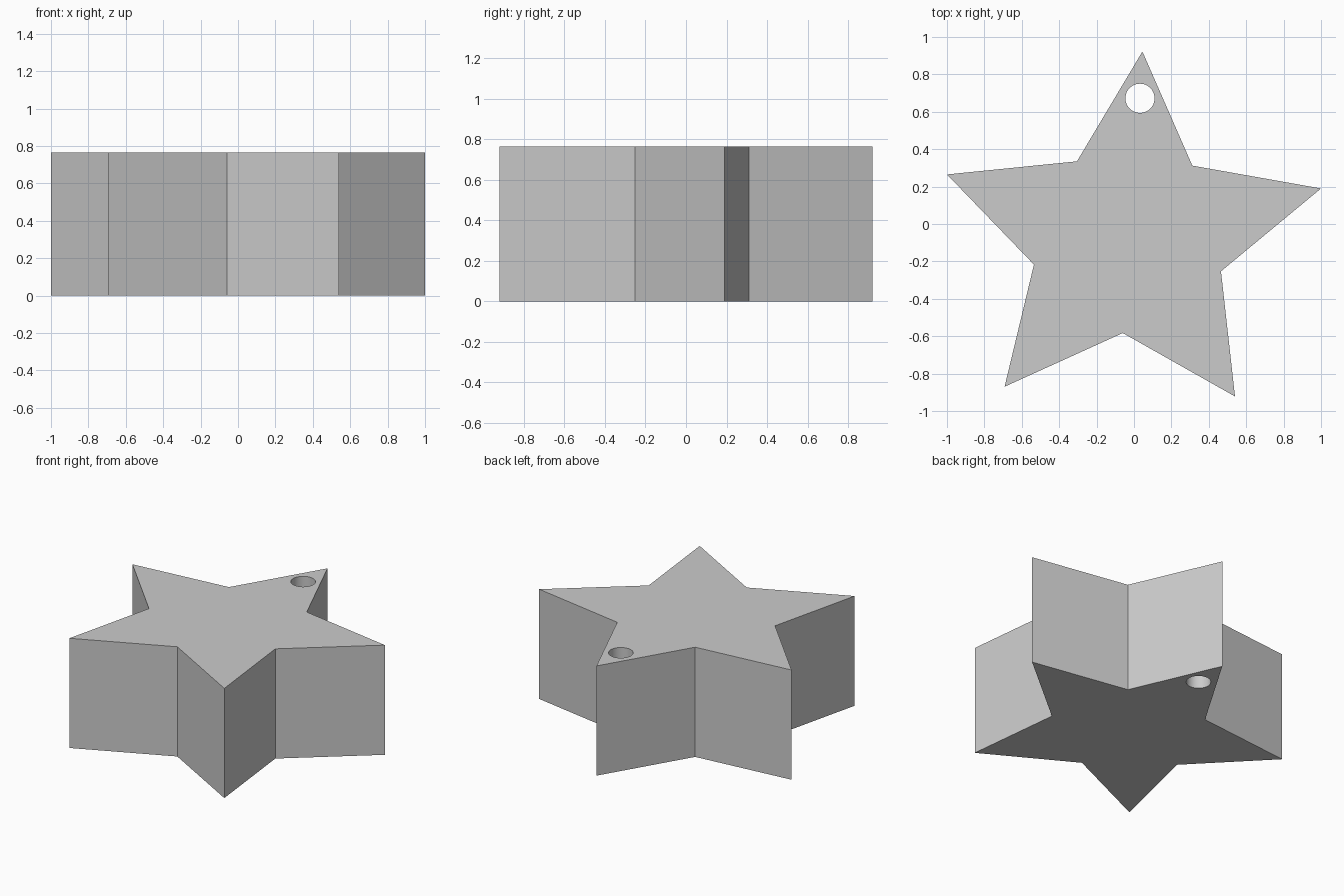
import bpy
import bmesh
import math

default = bpy.data.objects.get("Cube")
if default:
    bpy.data.objects.remove(default, do_unlink=True)

HEIGHT = 0.765
OUTLINE = [(0.045, 0.922), (-0.305, 0.335), (-1.0, 0.265), (-0.535, -0.217),
           (-0.692, -0.87), (-0.06, -0.583), (0.54, -0.922), (0.465, -0.253),
           (1.0, 0.19), (0.312, 0.312)]
HOLE = (0.032, 0.672)
HOLE_RADIUS = 0.078

# Plain grey material
grey = bpy.data.materials.new("light grey")
grey.use_nodes = True
colour = (0.6, 0.6, 0.6, 1.0)
grey.diffuse_color = colour
grey.node_tree.nodes["Principled BSDF"].inputs["Base Color"].default_value = colour


def prism(name, outline, bottom, top):
    """Extrude a flat outline straight up."""
    bm = bmesh.new()
    base = bm.faces.new([bm.verts.new((x, y, bottom)) for x, y in outline])
    lifted = bmesh.ops.extrude_face_region(bm, geom=[base], use_keep_orig=True)
    verts = [v for v in lifted["geom"] if isinstance(v, bmesh.types.BMVert)]
    bmesh.ops.translate(bm, verts=verts, vec=(0, 0, top - bottom))
    bmesh.ops.recalc_face_normals(bm, faces=bm.faces)
    mesh = bpy.data.meshes.new(name)
    bm.to_mesh(mesh)
    bm.free()
    mesh.materials.append(grey)
    obj = bpy.data.objects.new(name, mesh)
    bpy.context.collection.objects.link(obj)
    return obj


# Star body
star = prism("star_body", OUTLINE, 0, HEIGHT)

# Round hanging hole through the back point
steps = [math.tau * i / 48 for i in range(48)]
circle = [(HOLE[0] + HOLE_RADIUS * math.cos(a), HOLE[1] + HOLE_RADIUS * math.sin(a))
          for a in steps]
cutter = prism("hole_cutter", circle, -0.1, HEIGHT + 0.1)
cutter.hide_render = True

cut = star.modifiers.new("hanging hole", "BOOLEAN")
cut.operation = "DIFFERENCE"
cut.solver = "EXACT"
cut.object = cutter

bpy.ops.object.select_all(action="DESELECT")
bpy.context.view_layer.objects.active = star
star.select_set(True)
bpy.ops.object.modifier_apply(modifier=cut.name)
bpy.data.objects.remove(cutter, do_unlink=True)

# Smooth hole wall, crisp star edges
bpy.ops.object.shade_smooth_by_angle(angle=math.radians(30))
